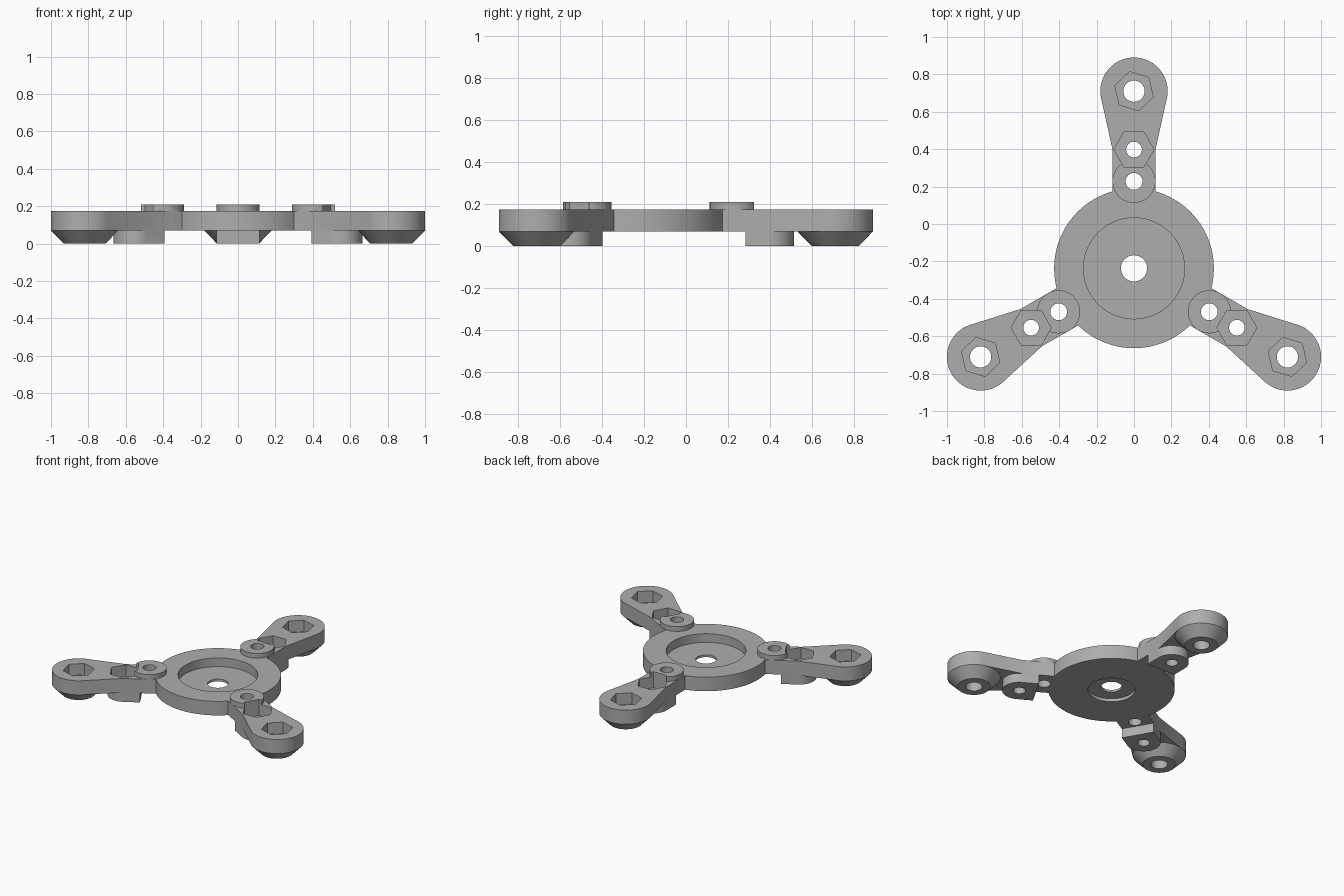
import bpy, bmesh
from math import sin, cos, radians, pi
from mathutils import Matrix

cube = bpy.data.objects.get("Cube")
if cube:
    bpy.data.objects.remove(cube, do_unlink=True)

scene = bpy.context.scene
CENTRE = Matrix.Translation((0, -0.237, 0))
BOTTOM, TOP = 0.07, 0.175          # main plate levels
PIVOT, INNER, END = 0.465, 0.635, 0.947   # distances out along each arm

grey = bpy.data.materials.new("plain grey")
grey.use_nodes = True
colour = (0.42, 0.42, 0.42, 1)
grey.diffuse_color = colour
grey.node_tree.nodes["Principled BSDF"].inputs["Base Color"].default_value = colour


def group(name):
    col = bpy.data.collections.new(name)
    scene.collection.children.link(col)
    return col


solids, cutters = group("solids"), group("cutters")


def arc(x, radius, start=0, end=360, n=64):
    """Points of an arc around (x, 0); a full turn leaves out the last point."""
    steps = n if end - start == 360 else n - 1
    angles = [radians(start + (end - start) * i / steps) for i in range(n)]
    return [(x + radius * cos(a), radius * sin(a)) for a in angles]


def prism(name, col, outline, z0, z1, turn=0, top=None):
    """Closed solid between an outline at z0 and the same or another one at z1."""
    bm = bmesh.new()
    low = [bm.verts.new((x, y, z0)) for x, y in outline]
    high = [bm.verts.new((x, y, z1)) for x, y in (top or outline)]
    bm.faces.new(low[::-1])
    bm.faces.new(high)
    n = len(low)
    for i in range(n):
        j = (i + 1) % n
        bm.faces.new((low[i], low[j], high[j], high[i]))
    bm.transform(CENTRE @ Matrix.Rotation(radians(turn), 4, "Z"))
    mesh = bpy.data.meshes.new(name)
    bm.to_mesh(mesh)
    bm.free()
    mesh.materials.append(grey)
    obj = bpy.data.objects.new(name, mesh)
    obj.hide_render = True
    col.objects.link(obj)
    return obj


# Hub disc with a wide top recess, a shallow lower recess and a centre hole
body = prism("three_arm_body", scene.collection, arc(0, 0.427, n=96), BOTTOM, TOP)
body.hide_render = False
prism("top_recess", cutters, arc(0, 0.27, n=96), 0.11, 0.3)
prism("lower_recess", cutters, arc(0, 0.16), -0.1, 0.093)
prism("centre_hole", cutters, arc(0, 0.07), -0.2, 0.4)

for turn in (90, 210, 330):
    # Arm plate, widening to a round end
    half = 0.115
    plate = [(INNER, half), (0.36, half), (0.36, -half), (INNER, -half)]
    plate += arc(END, 0.18, -101, 101, 48)
    prism("arm_plate", solids, plate, BOTTOM, TOP, turn)
    # Tapered foot under the end
    prism("end_foot", solids, arc(END, 0.112), 0, BOTTOM, turn, arc(END, 0.18))
    # Block under the inner bolt: square inside, round outside
    block = [(INNER - half, half), (INNER - half, -half)]
    block += arc(INNER, half, -90, 90, 32)
    prism("inner_block", solids, block, 0, 0.12, turn)
    # Raised pivot ring
    prism("pivot_ring", solids, arc(PIVOT, 0.115), BOTTOM, 0.21, turn)
    # Hexagonal nut pockets
    prism("inner_pocket", cutters, arc(INNER, 0.107, 30, 390, 6), 0.09, 0.3, turn)
    prism("end_pocket", cutters, arc(END, 0.107, 13, 373, 6), 0.09, 0.3, turn)
    # Bolt holes
    for spot, radius in ((PIVOT, 0.045), (INNER, 0.042), (END, 0.057)):
        prism("bolt_hole", cutters, arc(spot, radius, n=32), -0.2, 0.4, turn)


def combine(operation, col):
    for tool in col.objects:
        mod = body.modifiers.new(tool.name, "BOOLEAN")
        mod.operation = operation
        mod.solver = "EXACT"
        mod.object = tool


combine("UNION", solids)
combine("DIFFERENCE", cutters)

# Bake the result and drop the helper solids
bpy.context.view_layer.update()
graph = bpy.context.evaluated_depsgraph_get()
result = bpy.data.meshes.new_from_object(body.evaluated_get(graph))
body.modifiers.clear()
body.data = result
for col in (solids, cutters):
    for tool in list(col.objects):
        bpy.data.objects.remove(tool, do_unlink=True)
    bpy.data.collections.remove(col)

# Smooth round walls, sharp rims
bpy.ops.object.select_all(action="DESELECT")
body.select_set(True)
bpy.context.view_layer.objects.active = body
bpy.ops.object.shade_smooth_by_angle(angle=pi / 6)
